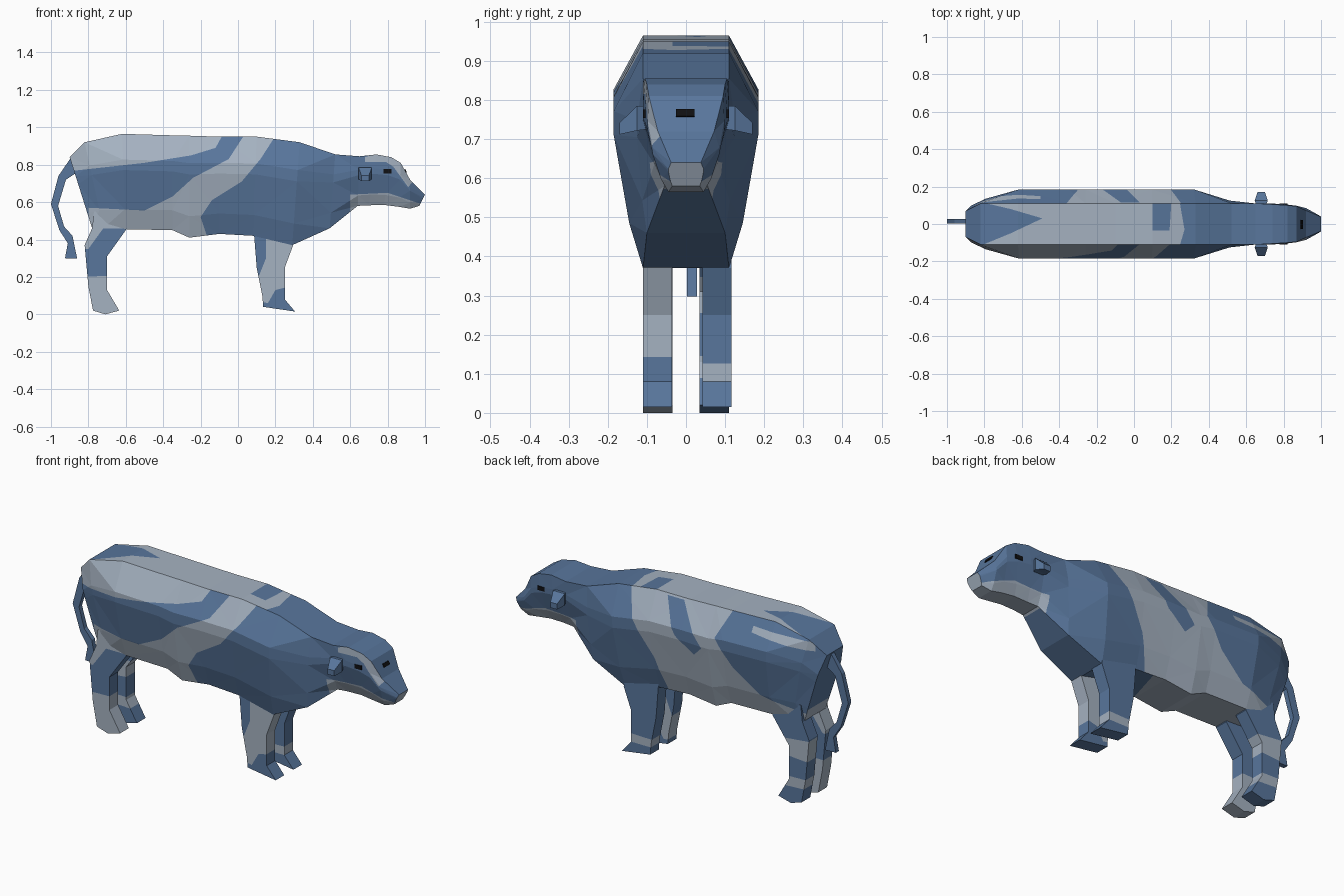
import bpy, bmesh, math
from mathutils import Vector

if "Cube" in bpy.data.objects:
    bpy.data.objects.remove(bpy.data.objects["Cube"])


def material(name, rgb):
    m = bpy.data.materials.new(name)
    m.diffuse_color = (*rgb, 1)
    m.use_nodes = True
    m.node_tree.nodes["Principled BSDF"].inputs["Base Color"].default_value = m.diffuse_color
    return m


BLUE = material("blue hide", (0.098, 0.181, 0.333))
LIGHT = material("pale grey patches", (0.376, 0.445, 0.533))
BLACK = material("black eyes", (0.005, 0.005, 0.006))


def finish(name, bm, mats):
    me = bpy.data.meshes.new(name)
    bm.to_mesh(me)
    bm.free()
    for m in mats:
        me.materials.append(m)
    ob = bpy.data.objects.new(name, me)
    bpy.context.collection.objects.link(ob)
    return ob


def inside(p, poly):
    hit = False
    for (x1, y1), (x2, y2) in zip(poly, poly[1:] + poly[:1]):
        if (y1 > p[1]) != (y2 > p[1]) and p[0] < (x2 - x1) * (p[1] - y1) / (y2 - y1) + x1:
            hit = not hit
    return hit


def paint(bm, poly, where, index, up=2):
    """Cut the polygon's edges into the chosen faces and colour what lies inside."""
    axes = (0, up)
    lo = [min(p[i] for p in poly) for i in (0, 1)]
    hi = [max(p[i] for p in poly) for i in (0, 1)]

    def near(f):
        for i in (0, 1):
            vals = [v.co[axes[i]] for v in f.verts]
            if max(vals) < lo[i] or min(vals) > hi[i]:
                return False
        return True

    for a, b in zip(poly, poly[1:] + poly[:1]):
        co, no = Vector((0, 0, 0)), Vector((0, 0, 0))
        co[0], co[up] = a
        no[0], no[up] = b[1] - a[1], a[0] - b[0]
        bm.normal_update()
        faces = [f for f in bm.faces if where(f) and near(f)]
        geom = faces + list({e for f in faces for e in f.edges}) + list({v for f in faces for v in f.verts})
        if geom:
            bmesh.ops.bisect_plane(bm, geom=geom, dist=1e-5, plane_co=co, plane_no=no.normalized())
    bm.normal_update()
    for f in bm.faces:
        c = f.calc_center_median()
        if where(f) and inside((c[0], c[up]), poly):
            f.material_index = index


def near_side(f):
    return f.calc_center_median().y < -0.01 and abs(f.normal.y) > 0.25


def far_side(f):
    return f.calc_center_median().y > 0.01 and abs(f.normal.y) > 0.25


def top_side(f):
    return f.normal.z > 0.3 and abs(f.normal.y) <= 0.25


def under_side(f):
    return f.normal.z < -0.3 and abs(f.normal.y) <= 0.25


# Body and head: one lofted hull (top x, bottom x, top z, bottom z, top / middle / bottom half width)
stations = [
    (-.90, -.78, .84, .46, .07, .10, .09), (-.82, -.72, .92, .46, .11, .135, .10),
    (-.62, -.60, .965, .455, .11, .185, .11), (-.35, -.35, .957, .45, .11, .185, .11),
    (-.26, -.26, .955, .41, .11, .185, .11), (-.10, -.10, .95, .43, .11, .185, .11),
    (.10, .08, .95, .42, .11, .185, .11), (.33, .29, .92, .37, .11, .185, .11),
    (.52, .49, .855, .46, .11, .125, .10), (.65, .64, .845, .58, .11, .11, .055),
    (.74, .70, .855, .583, .105, .11, .05), (.82, .78, .84, .585, .10, .105, .05),
    (.87, .86, .81, .575, .095, .098, .05), (.92, .92, .72, .565, .072, .085, .045),
    (1.0, .97, .64, .58, .038, .045, .035)]
bm = bmesh.new()
rings = []
for xt, xb, zt, zb, wt, wm, wb in stations:
    half = [(1, wt), (.73, wm), (.62, wm), (.21, wb + .47 * (wm - wb)), (0, wb)]
    pts = [(t, -w) for t, w in half] + [(t, w) for t, w in reversed(half)]
    rings.append([bm.verts.new((xb + t * (xt - xb), y, zb + t * (zt - zb))) for t, y in pts])
for r, s in zip(rings, rings[1:]):
    for i in range(10):
        j = (i + 1) % 10
        bm.faces.new((r[i], r[j], s[j], s[i]))
bm.faces.new(rings[0])
bm.faces.new(list(reversed(rings[-1])))
bmesh.ops.recalc_face_normals(bm, faces=bm.faces)
bmesh.ops.triangulate(bm, faces=[f for f in bm.faces if len(f.verts) == 4])

# Hide patches
near_band = [(.06, 1), (-.05, .83), (-.24, .73), (-.35, .63), (-.5, .555), (-.8, .57), (-.8, .4),
             (-.16, .4), (-.2, .52), (-.14, .61), (.02, .71), (.12, .83), (.23, 1)]
near_back = [(-.95, .76), (-.5, .81), (-.25, .85), (-.12, .89), (-.06, 1), (-.95, 1)]
far_band = [(.28, 1), (.2, .8), (.08, .6), (.02, .4), (-.8, .4), (-.8, .5), (-.55, .56),
            (-.4, .68), (-.3, .82), (-.38, 1)]
far_tongue = [(.03, .94), (-.07, .94), (-.22, .74), (-.17, .69), (-.06, .77)]
far_rump = [(-.85, .86), (-.5, .89), (-.5, .92), (-.85, .91)]
jaw = [(.6, .64), (.8, .65), (.98, .59), (1.05, .6), (1.05, .5), (.6, .5)]
paint(bm, near_band, near_side, 1)
paint(bm, near_back, near_side, 1)
paint(bm, far_band, far_side, 1)
paint(bm, far_tongue, far_side, 0)
paint(bm, far_rump, far_side, 1)
paint(bm, jaw, near_side, 1)
paint(bm, jaw, far_side, 1)
paint(bm, [(.68, .815), (.79, .815), (.83, .79), (.91, .68), (.935, .71), (.84, .9), (.68, .84)],
      near_side, 1)
# Back patches, belly and nose
paint(bm, [(-.82, -.2), (.22, -.2), (.27, -.03), (.23, .2), (-.82, .2)], top_side, 1, up=1)
paint(bm, [(-.83, -.12), (-.66, -.05), (-.49, .03), (-.66, .08), (-.83, .12)], top_side, 0, up=1)
paint(bm, [(.1, -.035), (.19, -.035), (.2, .12), (.1, .12)], top_side, 0, up=1)
paint(bm, [(-.8, -.2), (-.12, -.2), (0, .2), (-.8, .2)], under_side, 1, up=1)
paint(bm, [(.63, -.2), (1.1, -.2), (1.1, .2), (.63, .2)], under_side, 1, up=1)
for f in bm.faces:
    if f.normal.x > 0.7 and f.calc_center_median().x > 0.97:
        f.material_index = 1
finish("body_and_head", bm, [BLUE, LIGHT])


def slab(name, profile, y0, y1, patches=()):
    """Side profile (x, z) extruded across y, with optional pale patches."""
    bm = bmesh.new()
    face = bm.faces.new([bm.verts.new((x, y0, z)) for x, z in profile])
    ext = bmesh.ops.extrude_face_region(bm, geom=[face])["geom"]
    bmesh.ops.translate(bm, vec=(0, y1 - y0, 0), verts=[v for v in ext if isinstance(v, bmesh.types.BMVert)])
    if not any(face.is_valid and len(f.verts) == len(profile) and abs(f.calc_center_median().y - y0) < 1e-6
               for f in bm.faces):
        bm.faces.new([v for v in bm.verts if abs(v.co.y - y0) < 1e-6][:len(profile)])
    bmesh.ops.recalc_face_normals(bm, faces=bm.faces)
    bmesh.ops.triangulate(bm, faces=bm.faces)
    for p in patches:
        paint(bm, p, lambda f: True, 1)
    return finish(name, bm, [BLUE, LIGHT])


# Legs
front = [(.08, .5), (.10, .25), (.13, .10), (.135, .04), (.305, .015), (.25, .08), (.25, .25), (.295, .37), (.28, .48)]
hind = [(-.77, .55), (-.78, .46), (-.82, .37), (-.80, .15), (-.775, .02), (-.71, 0), (-.635, .02),
        (-.70, .13), (-.70, .31), (-.60, .45), (-.60, .55)]
slab("front_leg_near", front, -.11, -.036,
     [[(.15, .6), (.15, .3), (.11, .2), (.11, .07), (.16, .06), (.2, .13), (.4, .18), (.4, .6)]])
slab("front_leg_far", front, .042, .116, [[(0, .12), (0, .08), (.4, .08), (.4, .13)]])
slab("hind_leg_near", hind, -.11, -.035,
     [[(-.9, .6), (-.9, .35), (-.8, .35), (-.72, .46), (-.6, .46), (-.6, .6)],
      [(-.9, .2), (-.5, .21), (-.5, -.1), (-.9, -.1)]])
slab("hind_leg_far", hind, .035, .11,
     [[(-.9, .37), (-.5, .33), (-.5, .27), (-.9, .24)], [(-.9, .15), (-.5, .14), (-.5, .08), (-.9, .1)]])

# Tail
slab("tail", [(-.885, .85), (-.96, .74), (-1.0, .59), (-.955, .45), (-.91, .38), (-.925, .30),
              (-.86, .298), (-.885, .42), (-.93, .47), (-.962, .58), (-.92, .72), (-.86, .76)], .002, .028)

# Ears and side eyes, mirrored
for side, label in ((-1, "near"), (1, "far")):
    bm = bmesh.new()
    loops = []
    for y, x0, x1, z0, z1 in ((.10, .655, .705, .725, .785), (.125, .645, .715, .722, .785), (.170, .66, .70, .712, .742)):
        loops.append([bm.verts.new((x, side * y, z)) for x, z in ((x0, z0), (x1, z0), (x1, z1), (x0, z1))])
    for a, b in zip(loops, loops[1:]):
        for i in range(4):
            bm.faces.new((a[i], a[(i + 1) % 4], b[(i + 1) % 4], b[i]))
    bm.faces.new(loops[0])
    bm.faces.new(loops[-1])
    bmesh.ops.recalc_face_normals(bm, faces=bm.faces)
    finish("ear_" + label, bm, [BLUE])


def plate(name, loc, size, tilt=0):
    bm = bmesh.new()
    bmesh.ops.create_cube(bm, size=1)
    bmesh.ops.scale(bm, vec=size, verts=bm.verts)
    ob = finish(name, bm, [BLACK])
    ob.location = loc
    ob.rotation_euler = (0, tilt, 0)


plate("eye_near", (.80, -.105, .765), (.042, .009, .022))
plate("eye_far", (.80, .105, .765), (.042, .009, .022))
plate("forehead_mark", (.895, -.002, .766), (.009, .048, .02), -math.atan2(.05, .09))
